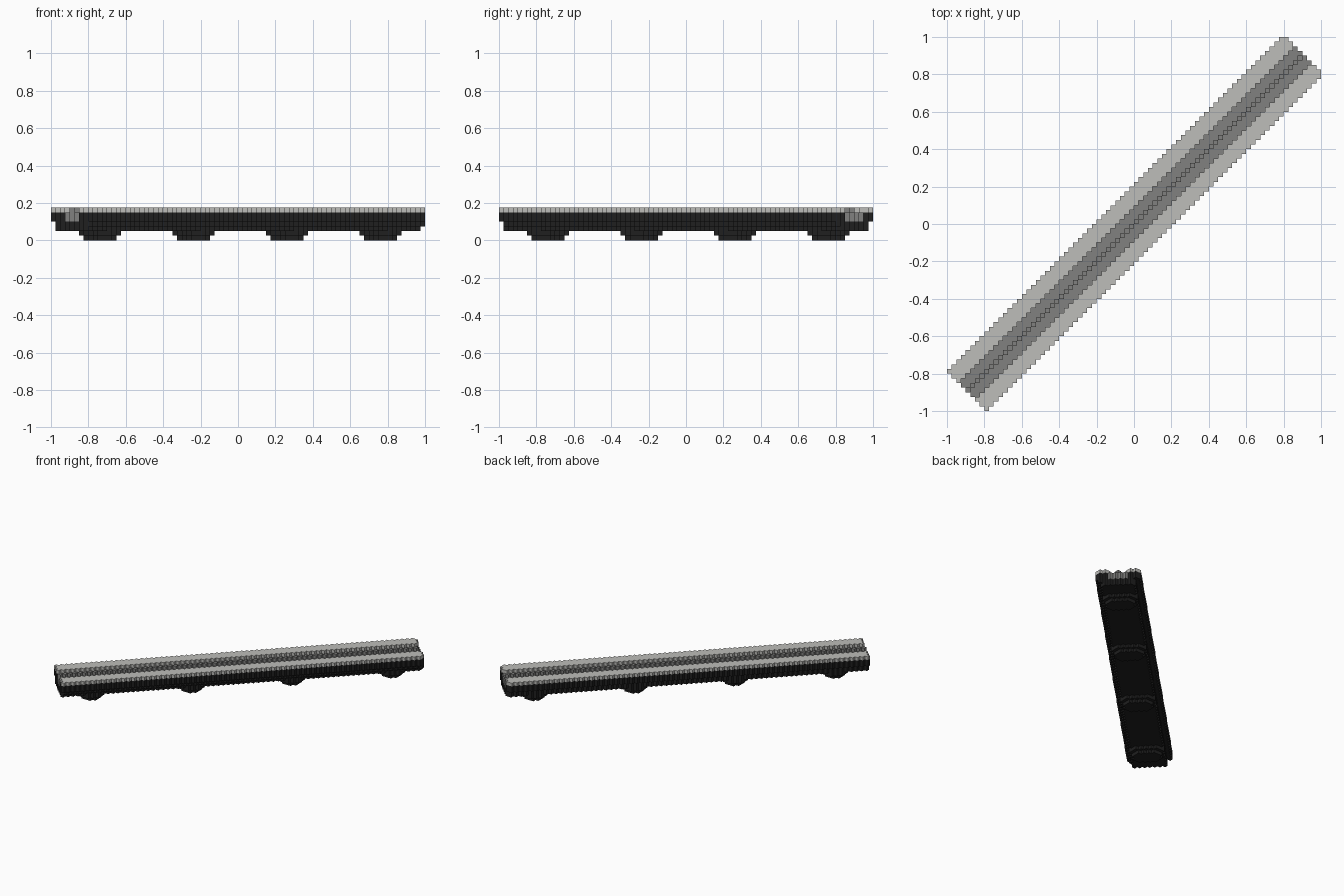
import bpy
import bmesh
from mathutils import Vector

if "Cube" in bpy.data.objects:
    bpy.data.objects.remove(bpy.data.objects["Cube"], do_unlink=True)

N = 80                # blocks along each horizontal side
SIZE = 2 / N          # edge of one block
FEET = (10, 30, 50, 70)


def material(name, rgb):
    mat = bpy.data.materials.new(name)
    mat.use_nodes = True
    colour = (*rgb, 1)
    mat.diffuse_color = colour
    mat.node_tree.nodes["Principled BSDF"].inputs["Base Color"].default_value = colour
    return mat


black = material("black", (0.014, 0.014, 0.014))
grey = material("mid grey", (0.22, 0.22, 0.215))
light = material("light grey", (0.51, 0.51, 0.49))


def foot_at(i, j, k):
    """Stepped foot: a flattened octagon, one block smaller at the bottom."""
    r = 3 + k
    for c in FEET:
        a, b = i - c, j - c
        if max(abs(a), abs(b)) <= r and abs(a + b) <= r and abs(a - b) <= 5 + k:
            return True
    return False


def part_at(i, j, k):
    """Name of the part that fills a block, or None."""
    across, along = i - j, i + j
    if abs(across) > 8 or not 8 <= along <= 151:
        return None
    if k < 2:
        return "foot" if foot_at(i, j, k) else None
    if k == 2:
        return "deck" if abs(across) <= 6 else None
    if k == 3:
        return "deck" if -6 <= across <= 7 else None
    if k < 6:
        return "channel" if abs(across) <= 3 else "deck"
    if abs(across) >= 4:
        return "left_rail" if across > 0 else "right_rail"
    return "channel" if across == 0 else None


# Fill the block grid along the diagonal
blocks = {}
for i in range(N):
    for j in range(max(0, i - 8), min(N, i + 9)):
        for k in range(7):
            part = part_at(i, j, k)
            if part:
                blocks[i, j, k] = part


def build(name, mat):
    """Make one part from the outer faces of its blocks."""
    bm = bmesh.new()
    corners = {}

    def corner(p):
        key = tuple(round(c) for c in p)
        if key not in corners:
            x, y, z = key
            corners[key] = bm.verts.new(((x - N / 2) * SIZE, (y - N / 2) * SIZE, z * SIZE))
        return corners[key]

    for cell, part in blocks.items():
        if part != name:
            continue
        for axis in range(3):
            u, v = Vector((0, 0, 0)), Vector((0, 0, 0))
            u[(axis + 1) % 3] = v[(axis + 2) % 3] = 1
            for side in (0, 1):
                beside = list(cell)
                beside[axis] += 2 * side - 1
                if tuple(beside) in blocks:
                    continue
                o = Vector(cell)
                o[axis] += side
                loop = [o, o + u, o + u + v, o + v]
                if not side:
                    loop.reverse()
                bm.faces.new([corner(p) for p in loop])
    mesh = bpy.data.meshes.new(name)
    bm.to_mesh(mesh)
    bm.free()
    mesh.materials.append(mat)
    bpy.context.collection.objects.link(bpy.data.objects.new(name, mesh))


# Dark body and feet, light rails, grey channel with its centre ridge
build("deck", black)
build("foot", black)
build("left_rail", light)
build("right_rail", light)
build("channel", grey)
